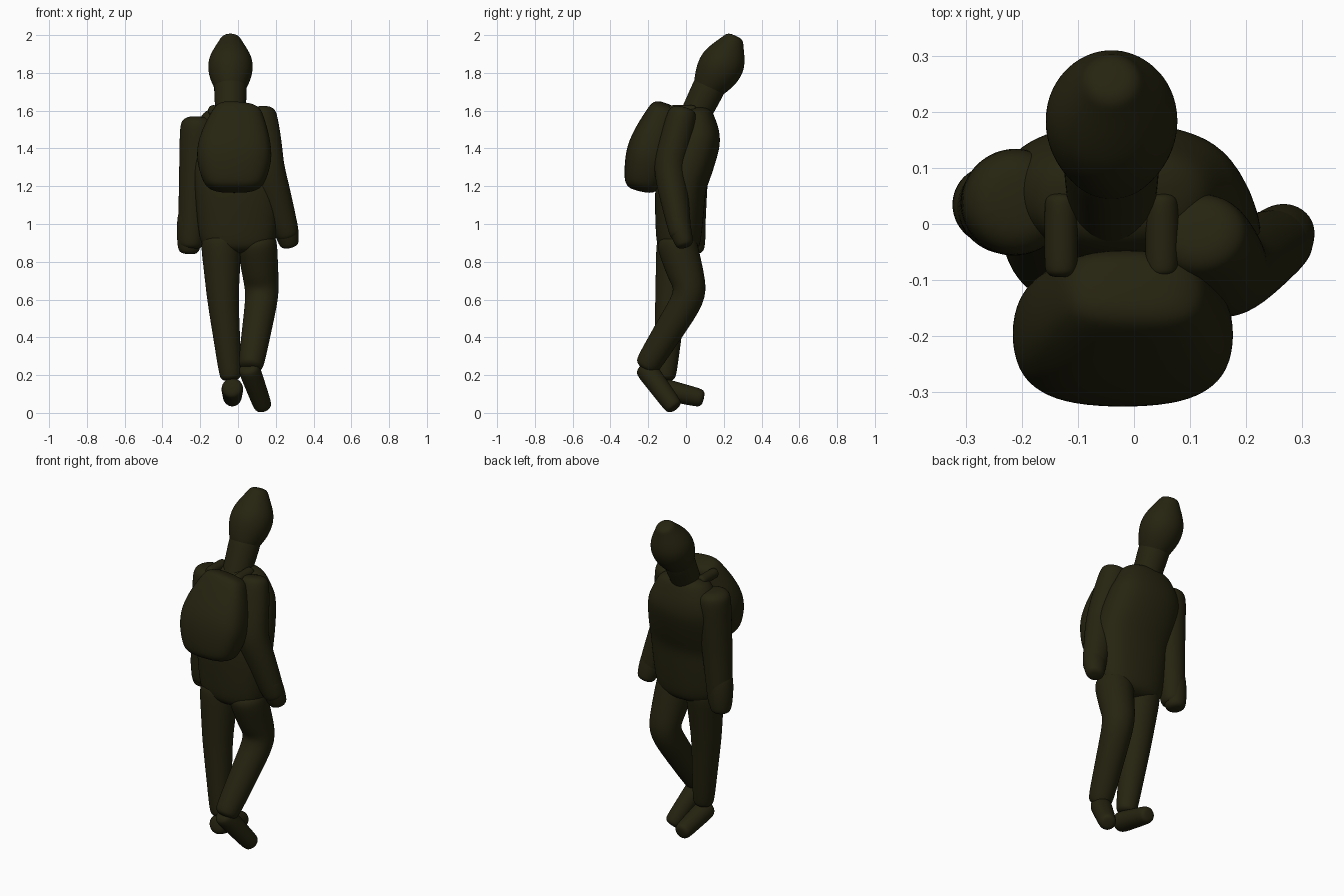
import bpy
import bmesh
import math
from mathutils import Vector

default_cube = bpy.data.objects.get("Cube")
if default_cube:
    bpy.data.objects.remove(default_cube, do_unlink=True)

# One dark cloth colour for the whole figure
olive = bpy.data.materials.new("dark olive")
olive.use_nodes = True
olive.diffuse_color = (0.019, 0.017, 0.005, 1)
shader = olive.node_tree.nodes["Principled BSDF"]
shader.inputs["Base Color"].default_value = olive.diffuse_color
shader.inputs["Roughness"].default_value = 0.8

SIDES = 16
STEPS = 3  # rings between neighbouring joints


def signed_power(value, exponent):
    return math.copysign(abs(value) ** exponent, value)


def sample_path(joints):
    """Evenly spaced points along the straight runs between the joints."""
    corners = [Vector(joint) for joint in joints]
    points = [corners[0]]
    for first, second in zip(corners, corners[1:]):
        points += [first.lerp(second, (step + 1) / STEPS) for step in range(STEPS)]
    return points


def make_rings(joints, start, end, bulge):
    """Centre, direction and radius of every ring, with domed ends."""
    points = sample_path(joints)
    last = len(points) - 1
    rings = []
    for index, point in enumerate(points):
        before = points[max(index - 1, 0)]
        after = points[min(index + 1, last)]
        t = index / last
        radius = (start + (end - start) * t) * (1 + bulge * math.sin(math.pi * t))
        rings.append((point, (after - before).normalized(), radius))

    def dome(ring, sign):
        point, direction, radius = ring
        return [(point + direction * radius * lift * sign, direction, radius * scale)
                for lift, scale in ((0.3, 0.85), (0.5, 0.5))]

    head, tail = dome(rings[0], -1), dome(rings[-1], 1)
    return list(reversed(head)) + rings + tail


def soft_tube(name, joints, start, end, bulge=0.0, width=1.0, square=1.0):
    """Smooth body part that follows its joints from one radius to another."""
    bm = bmesh.new()
    loops = []
    for point, direction, radius in make_rings(joints, start, end, bulge):
        side = Vector((1, 0, 0))
        side = (side - direction * side.dot(direction)).normalized()
        depth = direction.cross(side)
        loop = []
        for corner in range(SIDES):
            angle = math.tau * corner / SIDES
            across = side * signed_power(math.cos(angle), square) * width
            along = depth * signed_power(math.sin(angle), square)
            loop.append(bm.verts.new(point + (across + along) * radius))
        loops.append(loop)

    for lower, upper in zip(loops, loops[1:]):
        for corner in range(SIDES):
            following = (corner + 1) % SIDES
            bm.faces.new((lower[corner], lower[following],
                          upper[following], upper[corner]))
    bm.faces.new(reversed(loops[0]))
    bm.faces.new(loops[-1])
    bmesh.ops.recalc_face_normals(bm, faces=bm.faces)
    for face in bm.faces:
        face.smooth = True

    mesh = bpy.data.meshes.new(name)
    bm.to_mesh(mesh)
    bm.free()
    mesh.materials.append(olive)
    part = bpy.data.objects.new(name, mesh)
    bpy.context.collection.objects.link(part)
    soften = part.modifiers.new("soften", "SUBSURF")
    soften.levels = soften.render_levels = 2


# Jacket from hem over the chest to the shoulders
soft_tube("torso",
          joints=[(0, -0.04, 0.9), (0, -0.03, 1.2), (-0.03, 0.06, 1.45), (-0.03, 0.05, 1.57)],
          start=0.12, end=0.1, bulge=0.25, width=1.7, square=0.85)

# Neck and forward-leaning head
soft_tube("neck",
          joints=[(-0.04, 0.03, 1.54), (-0.04, 0.13, 1.74)],
          start=0.08, end=0.09)
soft_tube("head",
          joints=[(-0.04, 0.12, 1.73), (-0.04, 0.2, 1.86), (-0.04, 0.25, 1.97)],
          start=0.09, end=0.06, bulge=0.6)

# Backpack, leaning with the spine
soft_tube("backpack",
          joints=[(-0.02, -0.23, 1.22), (-0.02, -0.19, 1.4), (0, -0.12, 1.6)],
          start=0.1, end=0.08, bulge=0.35, width=1.65, square=0.72)

# Straps over both shoulders
for strap_name, x in (("right_strap", -0.13), ("left_strap", 0.05)):
    soft_tube(strap_name,
              joints=[(x, -0.08, 1.6), (x, 0.04, 1.6)],
              start=0.03, end=0.03)

# Hanging right arm and swinging left arm
soft_tube("right_arm",
          joints=[(-0.21, 0.04, 1.52), (-0.23, 0.03, 1.2), (-0.25, 0.03, 0.9)],
          start=0.1, end=0.07)
soft_tube("right_hand",
          joints=[(-0.25, 0.03, 1.05), (-0.26, 0.04, 0.87)],
          start=0.07, end=0.06, bulge=0.1)
soft_tube("left_arm",
          joints=[(0.12, -0.02, 1.58), (0.15, -0.09, 1.3), (0.26, -0.03, 0.95)],
          start=0.08, end=0.06, bulge=0.25, width=1.1)
soft_tube("left_hand",
          joints=[(0.24, -0.05, 1.04), (0.27, -0.01, 0.9)],
          start=0.06, end=0.05, bulge=0.1, width=1.1)

# Straight right leg with its planted foot
soft_tube("right_leg",
          joints=[(-0.09, -0.05, 0.9), (-0.08, -0.08, 0.6), (-0.04, -0.11, 0.2)],
          start=0.11, end=0.06)
soft_tube("right_foot",
          joints=[(-0.03, -0.14, 0.13), (-0.03, 0.07, 0.08)],
          start=0.06, end=0.05)

# Bent left leg with its trailing foot
soft_tube("left_leg",
          joints=[(0.1, -0.05, 0.9), (0.13, 0.03, 0.63), (0.07, -0.2, 0.26)],
          start=0.11, end=0.07)
soft_tube("left_foot",
          joints=[(0.06, -0.21, 0.23), (0.13, -0.07, 0.04)],
          start=0.06, end=0.05)
